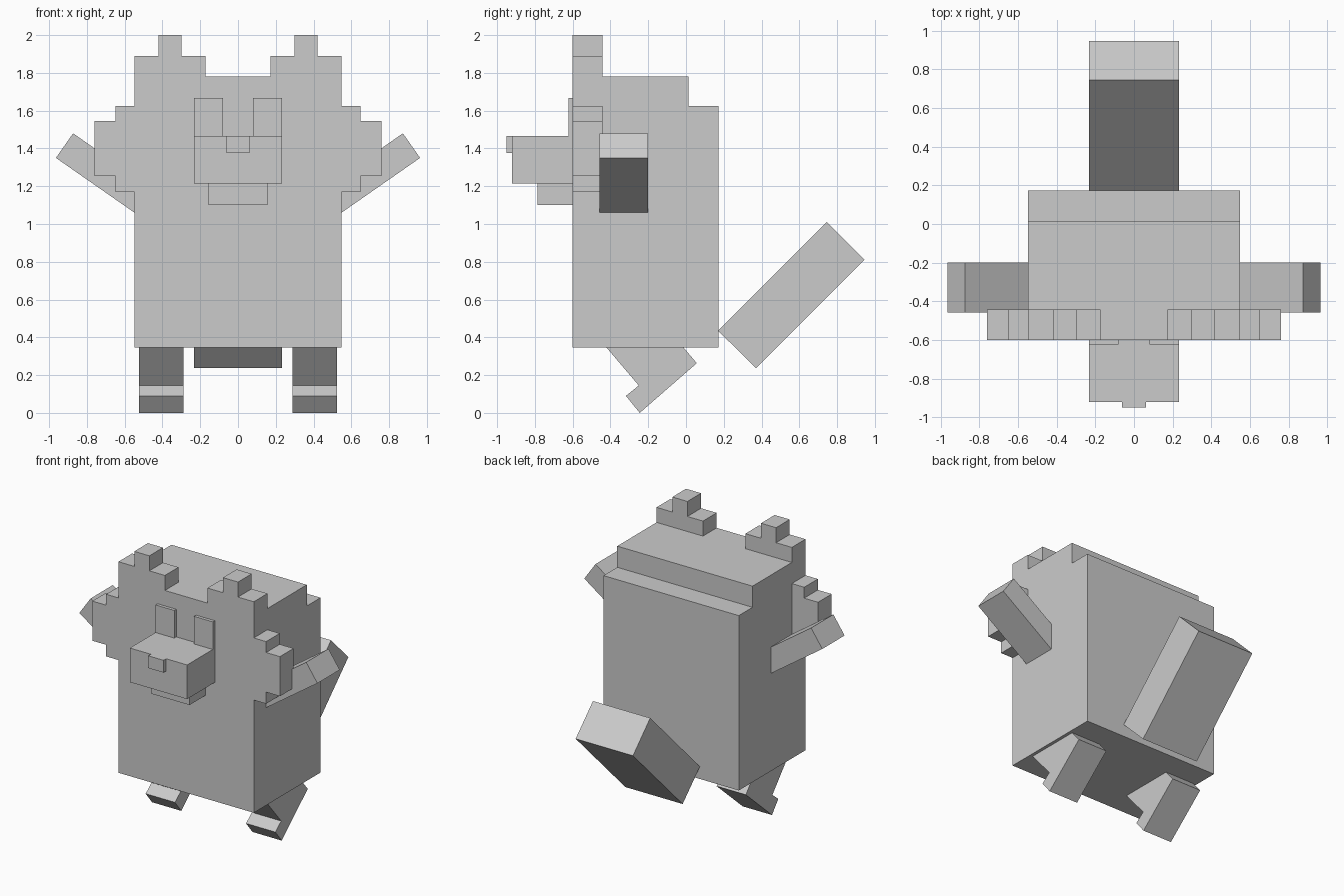
import bpy
import bmesh
from mathutils import Vector

cube = bpy.data.objects.get("Cube")
if cube:
    bpy.data.objects.remove(cube, do_unlink=True)

grey = bpy.data.materials.new("plain grey")
grey.use_nodes = True
colour = (0.6, 0.6, 0.6, 1)
grey.diffuse_color = colour
grey.node_tree.nodes["Principled BSDF"].inputs["Base Color"].default_value = colour


def prism(name, points, start, end, axis):
    """Extrude a flat outline along x (points are y, z) or y (points are x, z)."""
    bm = bmesh.new()
    if axis == "x":
        verts = [bm.verts.new((start, a, b)) for a, b in points]
        offset = Vector((end - start, 0, 0))
    else:
        verts = [bm.verts.new((a, start, b)) for a, b in points]
        offset = Vector((0, end - start, 0))
    face = bm.faces.new(verts)
    out = bmesh.ops.extrude_face_region(bm, geom=[face])
    moved = [g for g in out["geom"] if isinstance(g, bmesh.types.BMVert)]
    bmesh.ops.translate(bm, verts=moved, vec=offset)
    bmesh.ops.recalc_face_normals(bm, faces=bm.faces)
    mesh = bpy.data.meshes.new(name)
    bm.to_mesh(mesh)
    bm.free()
    mesh.materials.append(grey)
    obj = bpy.data.objects.new(name, mesh)
    bpy.context.collection.objects.link(obj)
    return obj


def box(name, half_width, y0, y1, z0, z1):
    outline = [(y0, z0), (y1, z0), (y1, z1), (y0, z1)]
    return prism(name, outline, -half_width, half_width, "x")


def pair(name, points, start, end, axis):
    """Left part plus its mirror image on the right."""
    obj = prism(name, points, start, end, axis)
    mirror = obj.modifiers.new("both sides", "MIRROR")
    mirror.use_axis[0] = True
    return obj


# Body with a step at the top of the back
FRONT = -0.6
prism("body", [(FRONT, 0.345), (0.172, 0.345), (0.172, 1.625), (0.013, 1.625),
               (0.013, 1.78), (FRONT, 1.78)], -0.548, 0.548, "x")

# Stepped ears and cheek tufts, flush with the face
RUFF_BACK = -0.442
pair("ears", [(0.172, 1.78), (0.548, 1.78), (0.548, 1.89), (0.42, 1.89),
              (0.42, 2.0), (0.298, 2.0), (0.298, 1.89), (0.172, 1.89)],
     FRONT, RUFF_BACK, "y")
pair("cheek_tufts", [(0.548, 1.17), (0.648, 1.17), (0.648, 1.255), (0.76, 1.255),
                     (0.76, 1.545), (0.648, 1.545), (0.648, 1.625), (0.548, 1.625)],
     FRONT, RUFF_BACK, "y")

# Face
box("snout", 0.232, -0.92, FRONT, 1.215, 1.465)
box("nose", 0.062, -0.95, -0.92, 1.375, 1.465)
box("jaw", 0.157, -0.785, FRONT, 1.1, 1.215)
pair("eyes", [(0.08, 1.465), (0.232, 1.465), (0.232, 1.667), (0.08, 1.667)],
     -0.623, FRONT, "y")

# Raised arms
pair("arms", [(0.548, 1.06), (0.964, 1.35), (0.873, 1.48), (0.548, 1.253)],
     -0.458, -0.2, "y")

# Tilted legs with a short toe
pair("legs", [(-0.42, 0.345), (-0.25, 0.145), (-0.318, 0.09), (-0.245, 0),
              (0.057, 0.263), (-0.012, 0.345)], 0.288, 0.525, "x")

# Thick slanted tail
prism("tail", [(0.17, 0.435), (0.37, 0.237), (0.945, 0.81), (0.745, 1.01)],
      -0.232, 0.232, "x")
